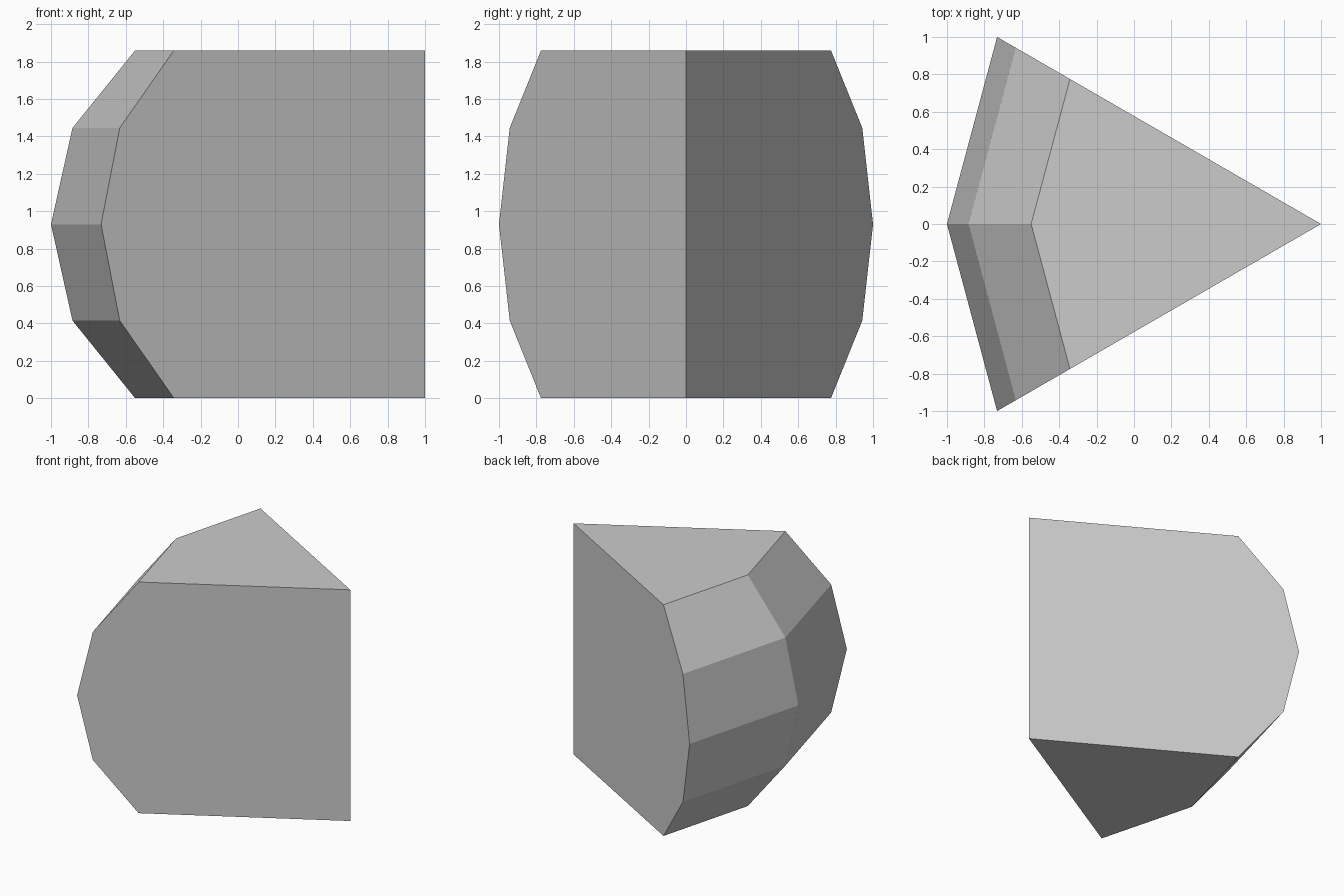
import bpy
import bmesh
from math import radians, cos, sin

default = bpy.data.objects.get("Cube")
if default:
    bpy.data.objects.remove(default, do_unlink=True)

grey = bpy.data.materials.new("plain grey")
grey.use_nodes = True
colour = (0.6, 0.6, 0.6, 1)
grey.diffuse_color = colour
grey.node_tree.nodes["Principled BSDF"].inputs["Base Color"].default_value = colour

HEIGHT = 1.86
EDGE_X = 1.0

# Half of the bulging rim as (radius, height), mirrored about mid height
lower = [(1.55, 0), (1.885, 0.415)]
profile = lower + [(2.0, HEIGHT / 2)] + [(r, HEIGHT - z) for r, z in reversed(lower)]

bm = bmesh.new()

# Straight upright edge that the wedge turns about
foot = bm.verts.new((EDGE_X, 0, 0))
peak = bm.verts.new((EDGE_X, 0, HEIGHT))

# Rim profile swept through a sixth of a turn in two steps
ribs = []
for angle in (150, 180, 210):
    a = radians(angle)
    ribs.append([bm.verts.new((EDGE_X + r * cos(a), r * sin(a), z)) for r, z in profile])

# Curved outside facets
for rib, following in zip(ribs, ribs[1:]):
    for i in range(len(profile) - 1):
        bm.faces.new((rib[i], following[i], following[i + 1], rib[i + 1]))

# Flat cut sides, bottom and top
bm.faces.new([foot] + ribs[0] + [peak])
bm.faces.new([foot] + ribs[-1] + [peak])
bm.faces.new([foot] + [rib[0] for rib in ribs])
bm.faces.new([peak] + [rib[-1] for rib in ribs])
bmesh.ops.recalc_face_normals(bm, faces=bm.faces)

mesh = bpy.data.meshes.new("wedge_segment")
bm.to_mesh(mesh)
bm.free()
mesh.materials.append(grey)
wedge = bpy.data.objects.new("wedge_segment", mesh)
bpy.context.collection.objects.link(wedge)
